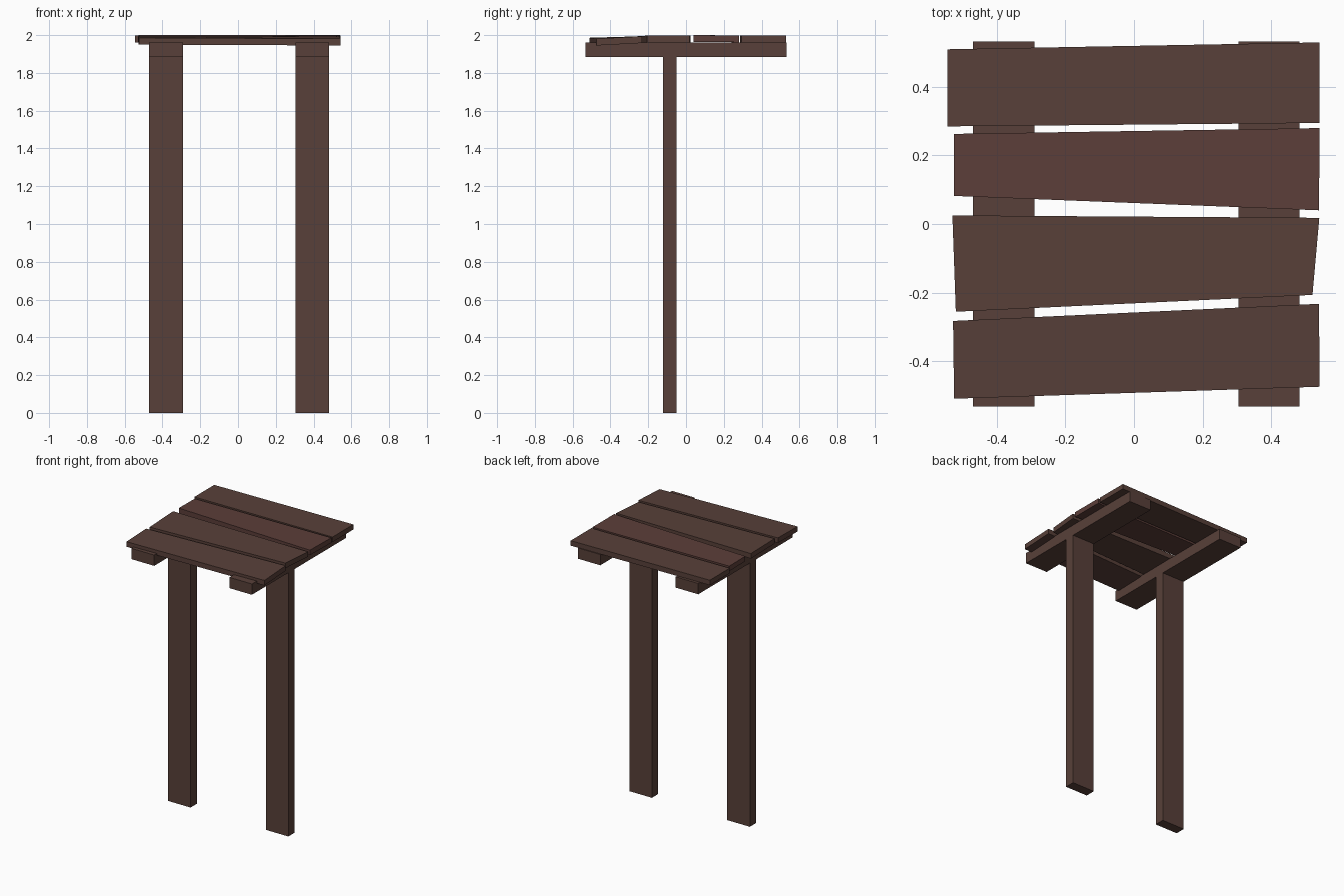
import bpy

if "Cube" in bpy.data.objects:
    bpy.data.objects.remove(bpy.data.objects["Cube"])


def material(name, rgb):
    m = bpy.data.materials.new(name)
    m.diffuse_color = (*rgb, 1.0)
    m.use_nodes = True
    m.node_tree.nodes["Principled BSDF"].inputs["Base Color"].default_value = m.diffuse_color
    return m


wood = material("dark brown wood", (0.098, 0.051, 0.041))
red_wood = material("reddish brown wood", (0.107, 0.048, 0.041))


def prism(name, bottom, top, mat):
    """Solid between two matching counter-clockwise rings of corners."""
    n = len(bottom)
    faces = [tuple(reversed(range(n))), tuple(range(n, 2 * n))]
    faces += [(i, (i + 1) % n, n + (i + 1) % n, n + i) for i in range(n)]
    mesh = bpy.data.meshes.new(name)
    mesh.from_pydata(bottom + top, [], faces)
    mesh.materials.append(mat)
    obj = bpy.data.objects.new(name, mesh)
    bpy.context.collection.objects.link(obj)
    return obj


def box(name, x0, x1, y0, y1, z0, z1, mat):
    ring = [(x0, y0), (x1, y0), (x1, y1), (x0, y1)]
    prism(name, [(x, y, z0) for x, y in ring], [(x, y, z1) for x, y in ring], mat)


# Posts and the cross beams resting on them
for side, x0, x1 in (("left", -0.47, -0.29), ("right", 0.305, 0.483)):
    box(side + "_post", x0, x1, -0.122, -0.05, 0.0, 1.885, wood)
    box(side + "_cross_beam", x0, x1, -0.533, 0.533, 1.885, 1.962, wood)

# Uneven planks: corners front-left, front-right, back-right, back-left (x, y, top z)
planks = {
    "back_plank": (wood, [(-0.545, 0.285, 1.997), (0.541, 0.295, 1.997),
                          (0.541, 0.53, 1.997), (-0.545, 0.51, 1.997)]),
    "upper_middle_plank": (red_wood, [(-0.526, 0.082, 2.0), (0.54, 0.04, 2.0),
                                      (0.542, 0.28, 1.998), (-0.526, 0.263, 1.998)]),
    "lower_middle_plank": (wood, [(-0.52, -0.256, 1.995), (0.521, -0.207, 1.997),
                                  (0.541, 0.018, 1.998), (-0.53, 0.025, 1.998)]),
    "front_plank": (wood, [(-0.525, -0.51, 1.986), (0.542, -0.475, 1.981),
                           (0.54, -0.233, 1.994), (-0.528, -0.283, 1.992)]),
}
for name, (mat, corners) in planks.items():
    prism(name, [(x, y, z - 0.036) for x, y, z in corners], corners, mat)
